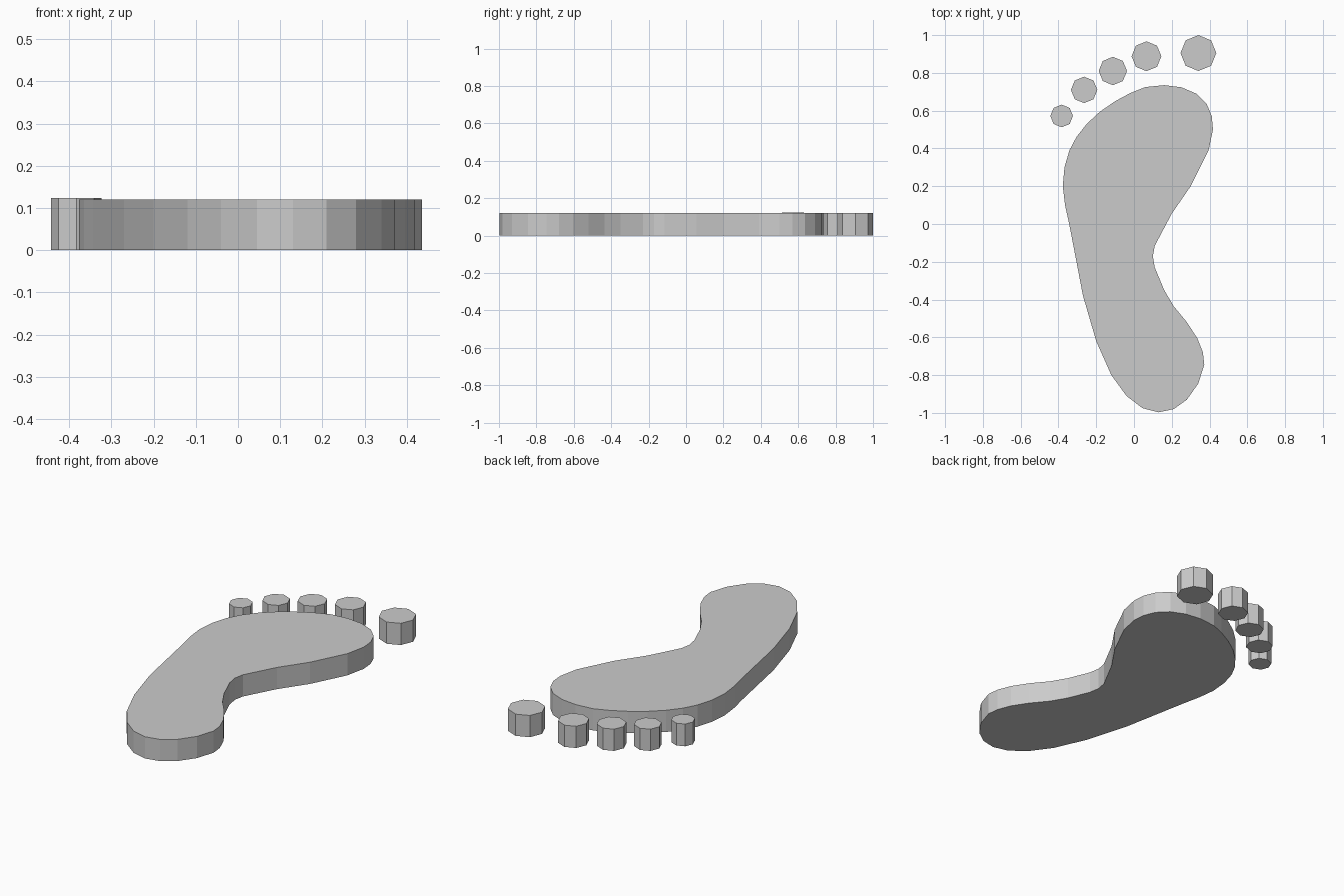
import bpy, bmesh
from math import cos, sin, pi

if "Cube" in bpy.data.objects:
    bpy.data.objects.remove(bpy.data.objects["Cube"])

HEIGHT = 0.12


def slab(name, outline, height=HEIGHT):
    """Extrude a closed flat outline upwards from z = 0."""
    bm = bmesh.new()
    base = bm.faces.new([bm.verts.new((x, y, 0)) for x, y in outline])
    ext = bmesh.ops.extrude_face_region(bm, geom=[base], use_keep_orig=True)
    top = [v for v in ext["geom"] if isinstance(v, bmesh.types.BMVert)]
    bmesh.ops.translate(bm, verts=top, vec=(0, 0, height))
    bmesh.ops.recalc_face_normals(bm, faces=bm.faces)
    mesh = bpy.data.meshes.new(name)
    bm.to_mesh(mesh)
    bm.free()
    obj = bpy.data.objects.new(name, mesh)
    bpy.context.collection.objects.link(obj)
    return obj


# Sole: outer side from the ball to the heel, then back along the arch
sole = [
    (0.16, 0.735), (0.06, 0.725), (-0.02, 0.693), (-0.10, 0.65),
    (-0.18, 0.595), (-0.25, 0.53), (-0.305, 0.46), (-0.342, 0.39),
    (-0.368, 0.30), (-0.377, 0.20), (-0.365, 0.10), (-0.343, 0.0),
    (-0.27, -0.38), (-0.20, -0.62), (-0.12, -0.80), (-0.04, -0.91),
    (0.045, -0.975), (0.13, -0.997), (0.21, -0.98), (0.28, -0.93),
    (0.34, -0.845), (0.372, -0.745), (0.365, -0.68), (0.335, -0.605),
    (0.28, -0.52), (0.21, -0.435), (0.16, -0.35), (0.11, -0.23),
    (0.10, -0.17), (0.11, -0.115), (0.20, 0.055), (0.30, 0.20),
    (0.395, 0.39), (0.418, 0.50), (0.412, 0.57), (0.385, 0.635),
    (0.33, 0.69), (0.25, 0.724),
]
slab("sole", sole)

# Toes: octagonal pads, (x, y, radius, height)
toes = {
    "big_toe": (0.341, 0.905, 0.095, HEIGHT),
    "second_toe": (0.066, 0.888, 0.079, HEIGHT),
    "third_toe": (-0.112, 0.81, 0.075, HEIGHT),
    "fourth_toe": (-0.264, 0.71, 0.070, HEIGHT),
    "little_toe": (-0.383, 0.572, 0.060, 0.123),
}
for name, (cx, cy, r, h) in toes.items():
    slab(name, [(cx + r * cos(i * pi / 4), cy + r * sin(i * pi / 4))
                for i in range(8)], h)
